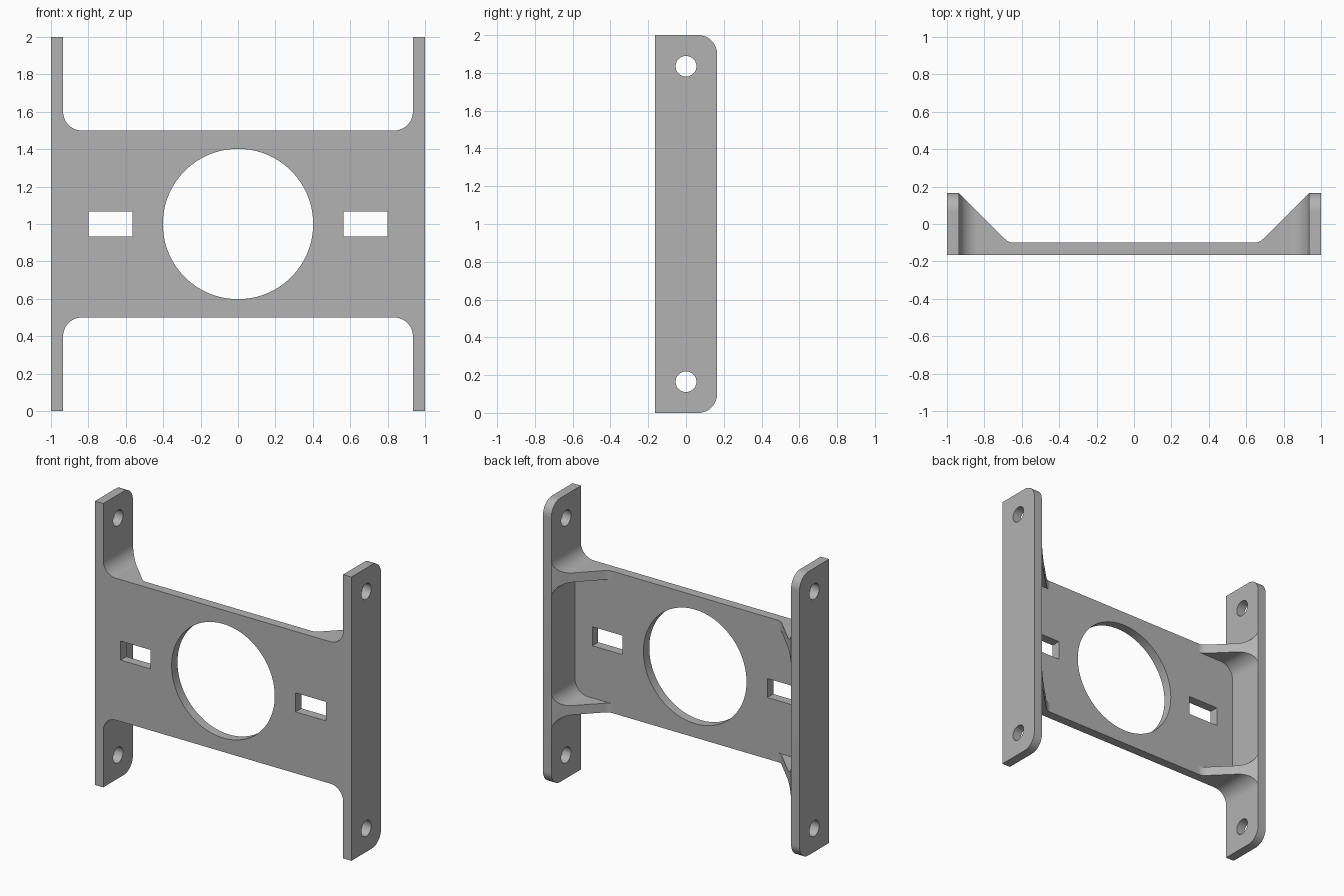
import bpy, bmesh, math
from mathutils import Vector

if "Cube" in bpy.data.objects:
    bpy.data.objects.remove(bpy.data.objects["Cube"])

T = 0.065              # wall thickness
HALF = 0.165           # half depth
IN = 1 - T             # inner face of the side flanges

metal = bpy.data.materials.new("grey_metal")
metal.diffuse_color = (0.45, 0.45, 0.45, 1)
metal.use_nodes = True
metal.node_tree.nodes["Principled BSDF"].inputs["Base Color"].default_value = metal.diffuse_color


def fillet(points, steps=12):
    """Round the corners of an outline given as (u, v, radius)."""
    out = []
    for i, (u, v, r) in enumerate(points):
        p = Vector((u, v))
        if r == 0:
            out.append(p)
            continue
        a = (Vector(points[i - 1][:2]) - p).normalized()
        b = (Vector(points[(i + 1) % len(points)][:2]) - p).normalized()
        half = a.angle(b) / 2
        c = p + (a + b).normalized() * (r / math.sin(half))
        d1 = p + a * (r / math.tan(half)) - c
        d2 = p + b * (r / math.tan(half)) - c
        sweep = math.pi - 2 * half
        for k in range(steps + 1):
            t = k / steps
            out.append(c + (d1 * math.sin((1 - t) * sweep) + d2 * math.sin(t * sweep)) / math.sin(sweep))
    return out


def circle(u, v, r, n):
    return [Vector((u + r * math.cos(2 * math.pi * k / n), v + r * math.sin(2 * math.pi * k / n))) for k in range(n)]


def prism(name, outline, axis, lo, hi):
    """Extrude a 2D outline along the given axis from lo to hi."""
    place = {"x": lambda p, d: (d, p.x, p.y),
             "y": lambda p, d: (p.x, d, p.y),
             "z": lambda p, d: (p.x, p.y, d)}[axis]
    bm = bmesh.new()
    face = bm.faces.new([bm.verts.new(place(p, lo)) for p in outline])
    ext = bmesh.ops.extrude_face_region(bm, geom=[face])
    move = Vector(place(Vector((0, 0)), hi - lo))
    bmesh.ops.translate(bm, vec=move, verts=[g for g in ext["geom"] if isinstance(g, bmesh.types.BMVert)])
    bmesh.ops.recalc_face_normals(bm, faces=bm.faces)
    mesh = bpy.data.meshes.new(name)
    bm.to_mesh(mesh)
    bm.free()
    mesh.materials.append(metal)
    ob = bpy.data.objects.new(name, mesh)
    bpy.context.collection.objects.link(ob)
    return ob


def combine(body, cutter, operation="DIFFERENCE"):
    bpy.context.view_layer.objects.active = body
    mod = body.modifiers.new("cut", "BOOLEAN")
    mod.operation, mod.solver, mod.object = operation, "EXACT", cutter
    bpy.ops.object.modifier_apply(modifier=mod.name)
    bpy.data.objects.remove(cutter, do_unlink=True)


# H-shaped body with filleted inner corners, oversize in height and depth
body = prism("mounting_bracket", fillet([
    (-1, -0.1, 0), (-IN, -0.1, 0), (-IN, 0.5, 0.1), (IN, 0.5, 0.1), (IN, -0.1, 0), (1, -0.1, 0),
    (1, 2.1, 0), (IN, 2.1, 0), (IN, 1.5, 0.1), (-IN, 1.5, 0.1), (-IN, 2.1, 0), (-1, 2.1, 0)]),
    "y", -HALF, 0.3)

# sloped clearance behind the plate, leaving the triangular gussets
back = -HALF + T
foot = IN - (HALF - back)
top = foot + 0.5 - back
combine(body, prism("slope_cutter", fillet([
    (-foot, back, 0.07), (foot, back, 0.07), (top, 0.5, 0), (-top, 0.5, 0)]), "z", -0.5, 2.5))

# rounded pocket between the gussets
combine(body, prism("pocket_cutter", fillet([
    (-IN, 0.5 + T, 0.1), (IN, 0.5 + T, 0.1), (IN, 1.5 - T, 0.1), (-IN, 1.5 - T, 0.1)]), "y", back, 0.5))

# side outline: trims to size and rounds the rear flange corners
combine(body, prism("side_outline", fillet([
    (-0.4, 0, 0), (HALF, 0, 0.1), (HALF, 2, 0.1), (-0.4, 2, 0)]), "x", -1.2, 1.2), "INTERSECT")

# central opening
combine(body, prism("opening_cutter", circle(0, 1, 0.402, 96), "y", -0.5, 0.5))

# rectangular slots
for s in (-1, 1):
    a, b = sorted((s * 0.565, s * 0.8))
    combine(body, prism("slot_cutter", fillet([
        (a, 0.933, 0), (b, 0.933, 0), (b, 1.067, 0), (a, 1.067, 0)]), "y", -0.5, 0.5))

# screw holes through both flanges
for z in (0.165, 1.835):
    combine(body, prism("screw_cutter", circle(0, z, 0.055, 40), "x", -1.5, 1.5))

# smooth curved faces, crisp edges
bpy.ops.object.select_all(action="DESELECT")
body.select_set(True)
bpy.context.view_layer.objects.active = body
bpy.ops.object.shade_smooth_by_angle(angle=math.radians(30))
body.modifiers.new("even_shading", "WEIGHTED_NORMAL").keep_sharp = True
